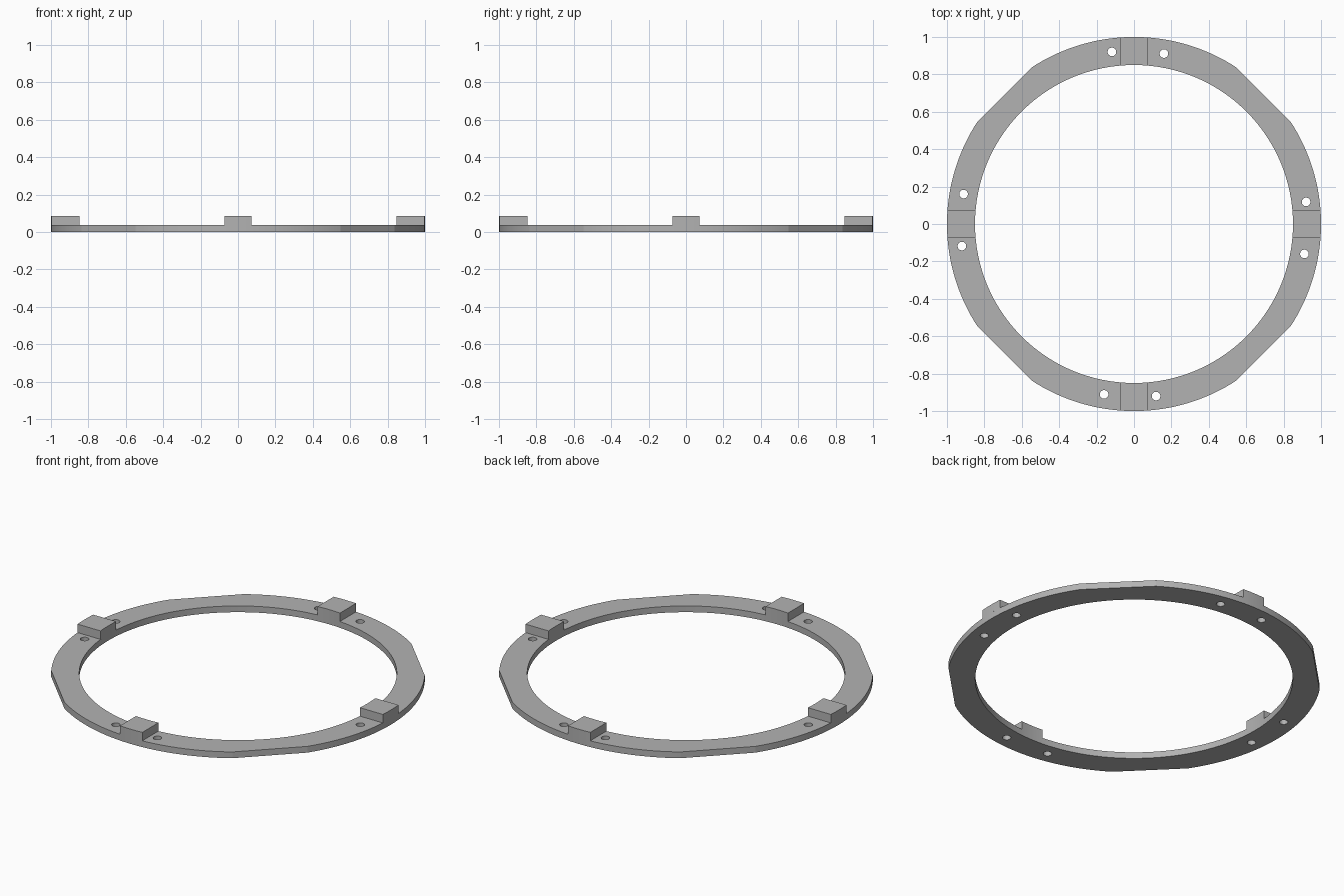
import bpy
from math import acos, asin, cos, sin, pi, radians, hypot

if "Cube" in bpy.data.objects:
    bpy.data.objects.remove(bpy.data.objects["Cube"], do_unlink=True)

OUTER, INNER = 1.0, 0.85
PLATE_TOP, BLOCK_TOP = 0.037, 0.087
HALF_BLOCK = 0.073
FLAT = 0.979          # distance of the four diagonal flats from the centre
HOLE = 0.023

grey = bpy.data.materials.new("plain grey")
grey.use_nodes = True
colour = (0.45, 0.45, 0.45, 1)
grey.diffuse_color = colour
grey.node_tree.nodes["Principled BSDF"].inputs["Base Color"].default_value = colour


def arc(radius, start, end, steps, cx=0, cy=0):
    angles = [start + (end - start) * i / steps for i in range(steps + 1)]
    return [(cx + radius * cos(a), cy + radius * sin(a)) for a in angles]


def circle(radius, steps, cx=0, cy=0):
    return arc(radius, 0, 2 * pi, steps, cx, cy)[:-1]


def slab(name, outlines, bottom, top):
    """Solid plate from closed outlines; inner outlines become holes."""
    curve = bpy.data.curves.new(name, "CURVE")
    curve.dimensions = "2D"
    curve.fill_mode = "BOTH"
    curve.extrude = (top - bottom) / 2
    for points in outlines:
        spline = curve.splines.new("POLY")
        spline.points.add(len(points) - 1)
        for p, (x, y) in zip(spline.points, points):
            p.co = (x, y, 0, 1)
        spline.use_cyclic_u = True
    obj = bpy.data.objects.new(name, curve)
    bpy.context.collection.objects.link(obj)
    bpy.ops.object.select_all(action="DESELECT")
    obj.select_set(True)
    bpy.context.view_layer.objects.active = obj
    bpy.ops.object.convert(target="MESH")
    obj = bpy.context.object
    obj.name = name
    bpy.ops.object.mode_set(mode="EDIT")
    bpy.ops.mesh.select_all(action="SELECT")
    bpy.ops.mesh.remove_doubles(threshold=0.00005)
    bpy.ops.mesh.normals_make_consistent(inside=False)
    bpy.ops.object.mode_set(mode="OBJECT")
    for v in obj.data.vertices:
        v.co.z += (top + bottom) / 2
    obj.data.materials.clear()
    obj.data.materials.append(grey)
    bpy.ops.object.shade_smooth_by_angle(angle=radians(8))
    return obj


# Ring plate: four arcs joined by diagonal flats, round opening, bolt holes
half_arc = pi / 4 - acos(FLAT / OUTER)
rim, holes = [], []
for k in range(4):
    turn = k * pi / 2
    rim += arc(OUTER, turn - half_arc, turn + half_arc, 32)
    for x, y in ((0.92, 0.118), (0.911, -0.16)):
        holes.append(circle(HOLE, 24, x * cos(turn) - y * sin(turn),
                            x * sin(turn) + y * cos(turn)))
slab("ring_plate", [rim, circle(INNER, 128)] + holes, 0, PLATE_TOP)

# Raised blocks: parallel sides, ends following the ring
a_out, a_in = asin(HALF_BLOCK / OUTER), asin(HALF_BLOCK / INNER)
outline = arc(OUTER, -a_out, a_out, 6) + arc(INNER, a_in, -a_in, 6)
for k, side in enumerate(("left", "back", "right", "front")):
    block = slab(side + "_block", [outline], PLATE_TOP, BLOCK_TOP)
    block.rotation_euler.z = k * pi / 2
